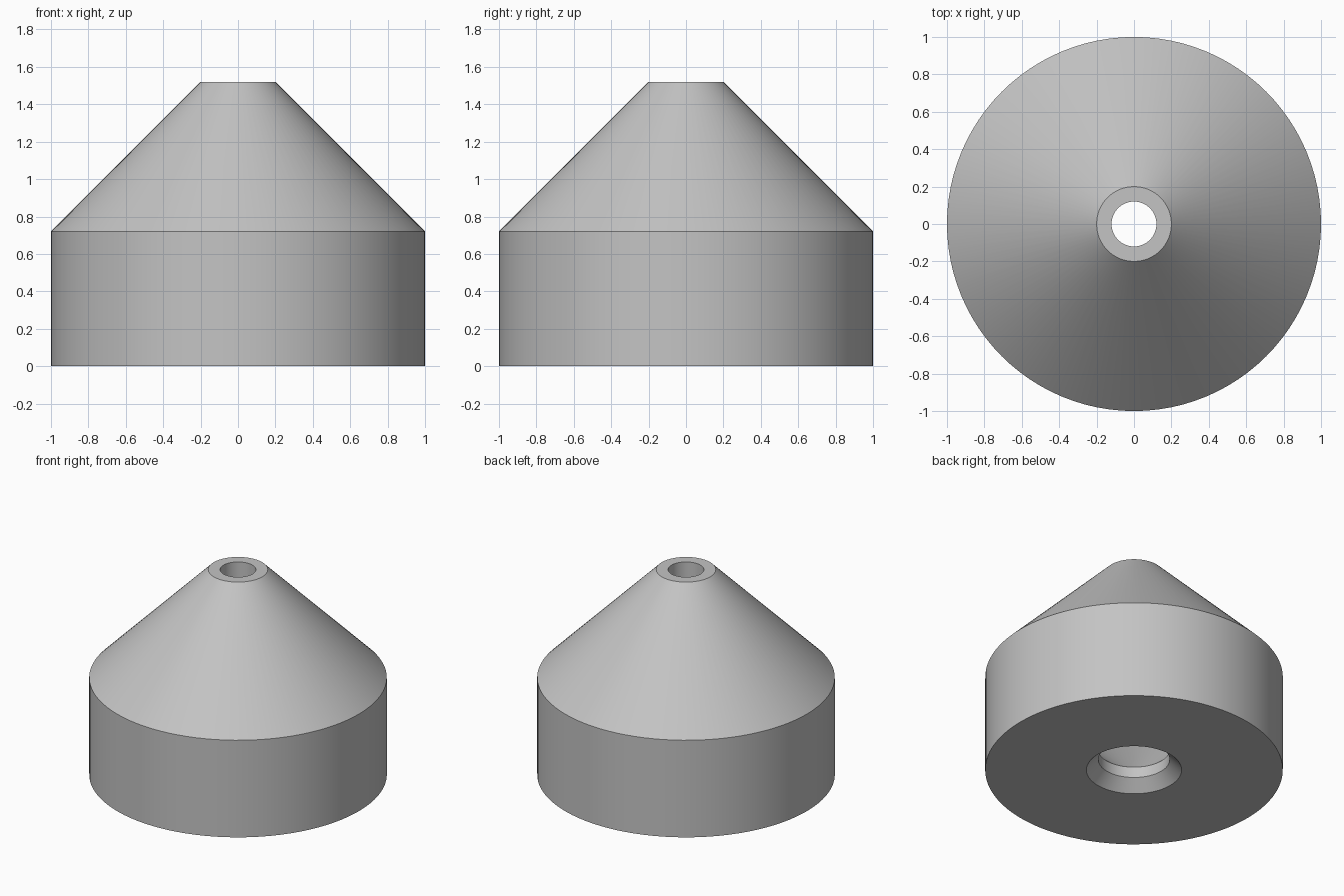
import bpy
import math

if "Cube" in bpy.data.objects:
    bpy.data.objects.remove(bpy.data.objects["Cube"], do_unlink=True)

SEGMENTS = 96

# One plain grey material
grey = bpy.data.materials.new("plain grey")
grey.use_nodes = True
colour = (0.55, 0.55, 0.55, 1)
grey.diffuse_color = colour
grey.node_tree.nodes["Principled BSDF"].inputs["Base Color"].default_value = colour


def lathe(name, profile, material):
    """Revolve a closed (radius, height) profile around the z axis."""
    count = len(profile)
    verts, faces = [], []
    for i in range(SEGMENTS):
        a = math.tau * i / SEGMENTS
        verts += [(r * math.cos(a), r * math.sin(a), z) for r, z in profile]
        j = (i + 1) % SEGMENTS
        for k in range(count):
            n = (k + 1) % count
            faces.append((i * count + k, j * count + k, j * count + n, i * count + n))
    mesh = bpy.data.meshes.new(name)
    mesh.from_pydata(verts, [], faces)
    mesh.materials.append(material)
    obj = bpy.data.objects.new(name, mesh)
    bpy.context.collection.objects.link(obj)
    return obj


# Outer shell: drum and truncated cone
outside = [(1, 0), (1, 0.72), (0.2, 1.52)]
# Inside, from the top down: bore, hollow chamber, bottom hole, chamfer
inside = [(0.12, 1.52), (0.12, 1.4), (0.8, 0.72),
          (0.24, 0.16), (0.24, 0.08), (0.32, 0)]
body = lathe("hollow_cone_body", outside + inside, grey)

# Smooth round surfaces with crisp rims
bpy.ops.object.select_all(action="DESELECT")
body.select_set(True)
bpy.context.view_layer.objects.active = body
bpy.ops.object.shade_smooth_by_angle(angle=math.radians(30))
